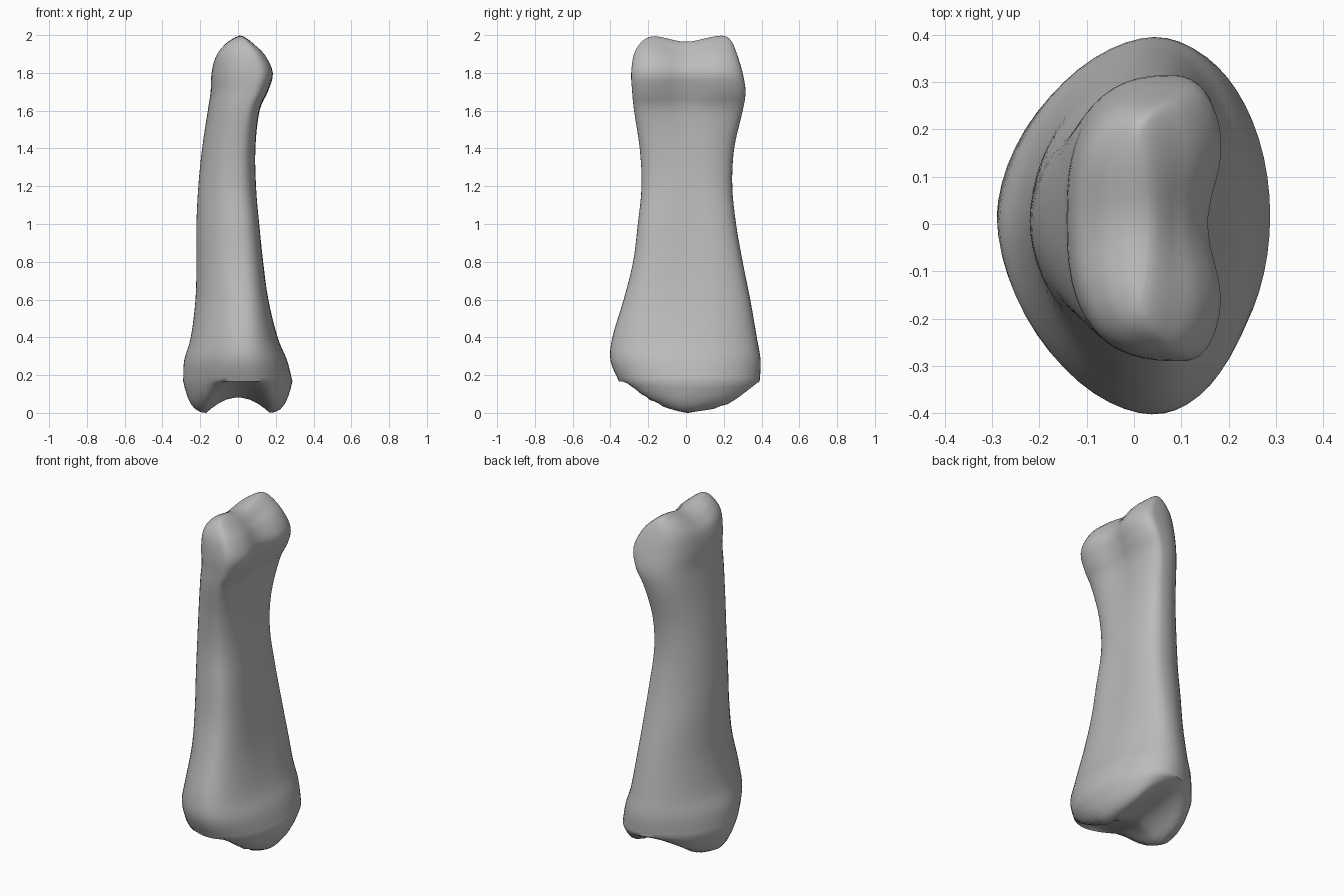
import bpy, bmesh, math

cube = bpy.data.objects.get("Cube")
if cube:
    bpy.data.objects.remove(cube, do_unlink=True)

SEGMENTS = 56

# Stations: z, x min, x max, y min, y max, x of widest point, left and right squareness, palmar groove
STATIONS = [
    (0.17, -.29, .288, -.355, .39, .05, 1.75, 2.0, 0),
    (0.28, -.285, .26, -.4, .395, .04, 1.75, 2.1, 0),
    (0.40, -.25, .21, -.39, .375, .03, 1.8, 2.3, 0),
    (0.60, -.225, .165, -.33, .34, .02, 1.8, 2.6, .005),
    (0.80, -.22, .14, -.28, .30, .01, 1.9, 2.7, .01),
    (1.00, -.22, .12, -.255, .265, 0, 1.9, 2.7, .01),
    (1.20, -.21, .10, -.235, .245, -.01, 2.0, 2.6, .005),
    (1.40, -.19, .10, -.245, .255, 0, 2.1, 2.6, .01),
    (1.60, -.16, .125, -.275, .30, .04, 2.3, 2.5, .025),
    (1.70, -.145, .17, -.285, .315, .08, 2.5, 2.5, .04),
    (1.80, -.14, .20, -.29, .30, .10, 2.7, 2.5, .045),
    (1.90, -.12, .155, -.275, .27, .07, 2.8, 2.6, .035),
    (1.96, -.08, .09, -.24, .245, .04, 2.6, 2.6, .01),
    (1.99, -.035, .05, -.20, .22, .02, 2.4, 2.4, 0),
    (2.00, -.01, .03, -.16, .19, .01, 2, 2, 0),
]


def blend(a, b, c, d, t):
    """Smooth curve from b to c."""
    return [q + .5 * t * (r - p + t * (2 * p - 5 * q + 4 * r - s + t * (3 * (q - r) + s - p)))
            for p, q, r, s in zip(a, b, c, d)]


def ring(station):
    z, x0, x1, y0, y1, cx, left, right, groove = station
    points = []
    for i in range(SEGMENTS):
        a = math.tau * i / SEGMENTS
        c, s = math.cos(a), math.sin(a)
        power = 2 / (right if c > 0 else left)
        x = cx + (x1 - cx if c > 0 else cx - x0) * math.copysign(abs(c) ** power, c)
        y = (y0 + y1) / 2 + (y1 - y0) / 2 * math.copysign(abs(s) ** power, s)
        middle = math.exp(-(y / .12) ** 2)
        if c > 0:
            x -= groove * middle * c
        # Dip between the two condyles
        dip = .035 * max(0, min(1, (z - 1.8) / .15)) * middle
        points.append((x, y, z - dip))
    return points


def socket_height(x, y):
    """Saddle-shaped joint surface under the base."""
    hollow = .085 * max(0, 1 - (x / .17) ** 2)
    slope = .38 if y < 0 else .17
    return hollow + slope * (math.sqrt(y * y + .0025) - .05)


rings = []
# Joint socket, from its centre outwards
rim = ring(STATIONS[0])
for s in (.06, .2, .35, .48, .58, .68, .78, .86, .92, .97):
    row = []
    for x, y, z in rim:
        b = socket_height(x * s, y * s)
        row.append((x * s, y * s, b + (z - b) * s ** 8))
    rings.append(row)

# Shaft and head
last = len(STATIONS) - 1
for k in range(last):
    near = [STATIONS[max(0, min(last, k + o))] for o in (-1, 0, 1, 2)]
    for step in range(4):
        rings.append(ring(blend(*near, step / 4)))
rings.append(ring(STATIONS[-1]))

bm = bmesh.new()
rows = [[bm.verts.new(p) for p in row] for row in rings]
for low, high in zip(rows, rows[1:]):
    for i in range(SEGMENTS):
        j = (i + 1) % SEGMENTS
        bm.faces.new((low[i], low[j], high[j], high[i]))
bm.faces.new(rows[0][::-1])
# Bridge the narrow crest of the head across its width
top, half = rows[-1], SEGMENTS // 2
quarter = SEGMENTS // 4
for i in range(-quarter, quarter):
    a, b = top[i], top[i + 1]
    c, d = top[(half - i - 1) % SEGMENTS], top[(half - i) % SEGMENTS]
    corners = list(dict.fromkeys((a, b, c, d)))
    bm.faces.new(corners)
bmesh.ops.recalc_face_normals(bm, faces=bm.faces)

# Rest the base on the ground
lowest = min(v.co.z for v in bm.verts)
for v in bm.verts:
    if v.co.z < .5:
        v.co.z -= lowest * (1 - v.co.z / .5)

mesh = bpy.data.meshes.new("finger_bone")
bm.to_mesh(mesh)
bm.free()
bone = bpy.data.objects.new("finger_bone", mesh)
bpy.context.collection.objects.link(bone)

material = bpy.data.materials.new("bone_grey")
material.use_nodes = True
colour = (.5, .5, .5, 1)
material.diffuse_color = colour
material.node_tree.nodes["Principled BSDF"].inputs["Base Color"].default_value = colour
mesh.materials.append(material)

bpy.ops.object.select_all(action='DESELECT')
bone.select_set(True)
bpy.context.view_layer.objects.active = bone
bpy.ops.object.shade_smooth_by_angle(angle=math.radians(50))
